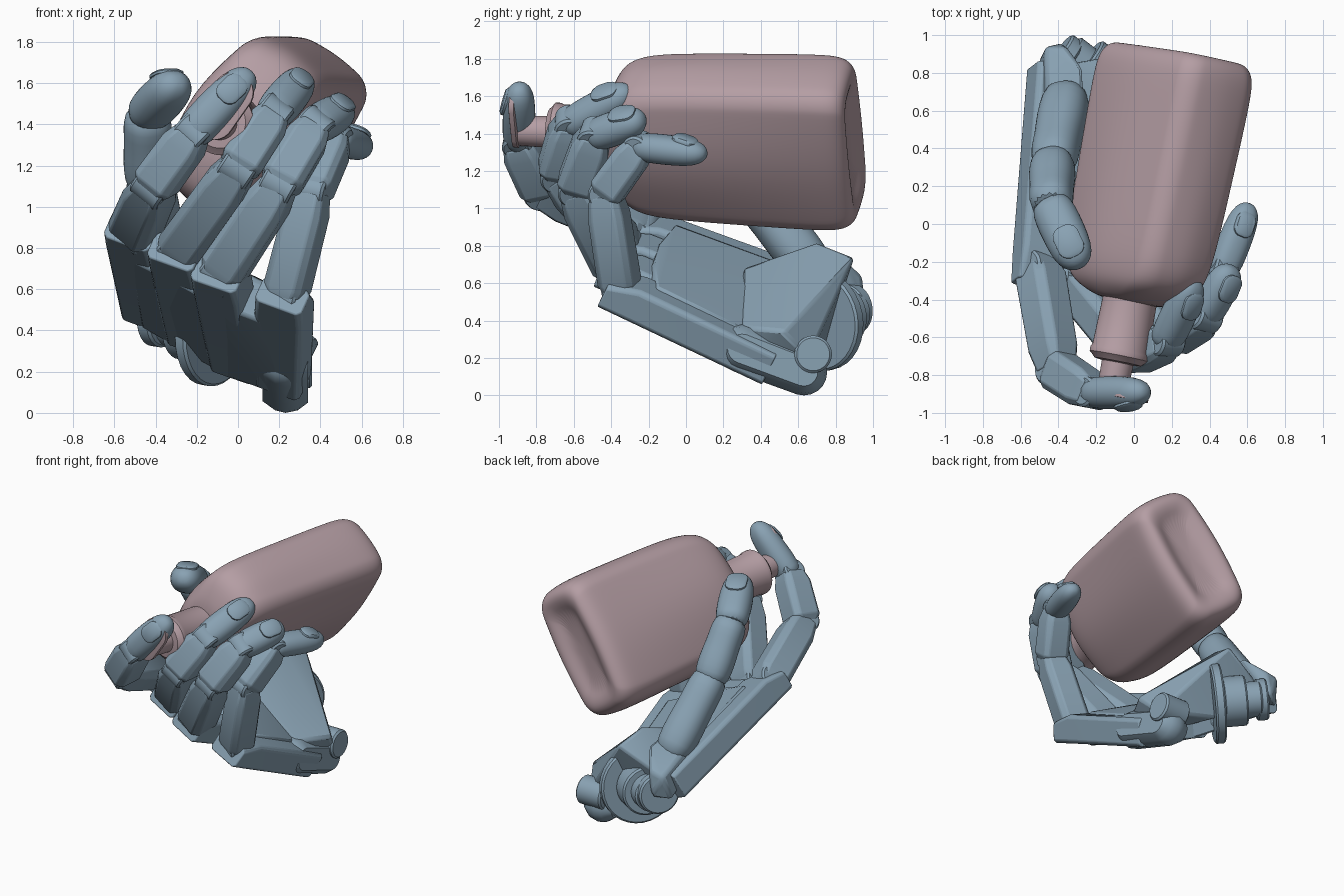
import bpy, bmesh, math
from mathutils import Vector as V

if "Cube" in bpy.data.objects:
    bpy.data.objects.remove(bpy.data.objects["Cube"])


def material(name, col):
    m = bpy.data.materials.new(name)
    m.diffuse_color = (*col, 1)
    m.use_nodes = True
    m.node_tree.nodes["Principled BSDF"].inputs["Base Color"].default_value = m.diffuse_color
    return m


STEEL = material("blue_grey", (0.25, 0.36, 0.45))
PINK = material("dusty_pink", (0.46, 0.34, 0.37))


def finish(name, bm, mat, smooth=None, subsurf=0, bevel=0):
    bmesh.ops.recalc_face_normals(bm, faces=bm.faces)
    me = bpy.data.meshes.new(name)
    bm.to_mesh(me)
    bm.free()
    ob = bpy.data.objects.new(name, me)
    bpy.context.collection.objects.link(ob)
    me.materials.append(mat)
    if bevel:
        md = ob.modifiers.new("bevel", 'BEVEL')
        md.width, md.segments = bevel, 2
    if subsurf:
        md = ob.modifiers.new("subsurf", 'SUBSURF')
        md.levels = md.render_levels = subsurf
    if smooth:
        bpy.ops.object.select_all(action='DESELECT')
        ob.select_set(True)
        bpy.context.view_layer.objects.active = ob
        bpy.ops.object.shade_smooth_by_angle(angle=math.radians(smooth))
    return ob


def ring(c, e1, e2, a, b, r, n, bulge=0):
    """Rounded rectangle, half sizes a, b, corner radius r; bulge bows the sides out."""
    r = min(r, a, b)
    out = []
    for k in range(n):
        t = 2 * math.pi * (k + 0.5) / n
        x, y = math.cos(t), math.sin(t)
        out.append(c + e1 * (math.copysign(a - r, x) + r * x)
                   + e2 * (math.copysign(b - r, y) + r * y))
        if bulge and (k + 1) % (n // 4) == 0:
            q = (k + 1) // (n // 4)
            mid = [None, e2 * (b + bulge), -e1 * (a + bulge * .3), -e2 * (b + bulge), e1 * (a + bulge * .3)]
            out.append(c + mid[q])
    return out


def loft(name, rings, mat, **kw):
    bm = bmesh.new()
    rows = [[bm.verts.new(p) for p in rg] for rg in rings]
    n = len(rows[0])
    for p, q in zip(rows, rows[1:]):
        for i in range(n):
            j = (i + 1) % n
            bm.faces.new((p[i], p[j], q[j], q[i]))
    bm.faces.new(rows[0][::-1])
    bm.faces.new(rows[-1])
    return finish(name, bm, mat, **kw)


def hull(name, pts, mat=STEEL, bevel=0.02):
    bm = bmesh.new()
    for p in pts:
        bm.verts.new(p)
    bmesh.ops.convex_hull(bm, input=bm.verts)
    loose = [v for v in bm.verts if not v.link_faces]
    bmesh.ops.delete(bm, geom=loose, context='VERTS')
    bmesh.ops.dissolve_limit(bm, angle_limit=0.02, verts=bm.verts, edges=bm.edges)
    return finish(name, bm, mat, bevel=bevel, smooth=30)


def cylinder(name, c, axis, r, h, mat=STEEL, bev=0.012):
    """Disc or drum with softened rims, centred on c."""
    d = V(axis).normalized()
    e1 = d.orthogonal().normalized()
    e2 = d.cross(e1)
    prof = [(-h / 2, r - bev), (-h / 2 + bev, r), (h / 2 - bev, r), (h / 2, r - bev)]
    return loft(name, [ring(V(c) + d * t, e1, e2, s, s, s, 32) for t, s in prof], mat, smooth=30)


BOX = [(-.06, .72), (.08, 1), (.78, .97), (1.0, .76)]
SOFT = [(-.12, .8), (.05, .96), (.3, 1), (.6, .92), (.85, .96), (1.08, .8)]
TIP = [(-.08, .75), (.05, .95), (.3, 1), (.65, .97), (.86, .84), (.98, .55), (1.03, .2)]


def finger(name, pts, rads, side=None):
    """Chain of phalanges with hinge drums and a nail; a given side axis makes it all soft."""
    pts = [V(p) for p in pts]
    soft = side is not None
    s = V(side) if soft else (pts[1] - pts[0]).cross(pts[-1] - pts[1]).normalized()
    last = len(pts) - 2
    for i in range(last + 1):
        p, q, r = pts[i], pts[i + 1], rads[i]
        d = (q - p).normalized()
        e1 = (s - d * s.dot(d)).normalized()
        up = d.cross(e1).normalized()
        if soft and up.z < 0:
            up = -up
        tip = i == last
        prof = TIP if tip else (SOFT if soft else BOX)
        rnd = tip or soft
        rings = [ring(p.lerp(q, t), e1, up, r * k, r * k * (.88 if tip else 1),
                      r * k * (.9 if rnd else .6), 16 if rnd else 8) for t, k in prof]
        loft(f"{name}_segment_{i + 1}", rings, STEEL, smooth=60 if rnd else 25,
             subsurf=1 if rnd else 0, bevel=0 if rnd else .008)
        if not soft:
            cylinder(f"{name}_hinge_{i + 1}", p, e1, r * .8, r * 1.5)
        if tip:
            nd = (d - up * .22).normalized()
            c = p.lerp(q, .7) + up * r * .66
            nu = up + d * .22
            loft(f"{name}_nail", [ring(c + nu * h, e1, nd, r * .6 * k, r * .75 * k, r * .5, 16)
                                  for h, k in [(0, 1), (.012, 1), (.022, .85)]], STEEL, smooth=40)


# bottle frame: axis runs from pump to base
A0, A1 = V((-.09, -.75, 1.41)), V((.235, .9, 1.345))
AX = (A1 - A0).normalized()
U = V((.588, 0, .809))
U = (U - AX * U.dot(AX)).normalized()
W = AX.cross(U)


def on_axis(y):
    return A0 + AX * ((y - A0.y) / AX.y)


# bottle body: bowed sides, rounded shoulder and dimpled base
body = [(-.42, .15, .14, .14, .01), (-.39, .25, .18, .15, .02), (-.34, .36, .22, .15, .04),
        (-.26, .415, .235, .15, .06), (-.12, .44, .245, .14, .07), (.3, .455, .25, .14, .06),
        (.72, .468, .255, .14, .04), (.83, .46, .25, .14, .035), (.885, .435, .225, .13, .03),
        (.91, .39, .19, .12, .02), (.895, .32, .14, .1, .02), (.85, .25, .08, .07, .01)]
loft("bottle_body", [ring(on_axis(y), U, W, a, b, r, 24, g) for y, a, b, r, g in body],
     PINK, smooth=60, subsurf=2)

# cap, stem and pump head
cap = [(-.36, .15), (-.40, .152), (-.41, .145), (-.66, .15), (-.675, .158), (-.70, .158),
       (-.715, .14), (-.73, .125), (-.735, .085), (-.9, .08)]
loft("pump_cap", [ring(on_axis(y), U, W, r, r, r, 32) for y, r in cap], PINK, smooth=35)
loft("pump_head", [ring(on_axis(y) + U * .09, U, W, .18 * k, .1 * k, .1, 24)
                   for y, k in [(-.885, .8), (-.89, 1), (-.915, 1), (-.92, .8)]], PINK, smooth=40)

# four fingers
fingers = {
    "index": [(-.50, -.24, .89), (-.41, -.77, 1.10), (-.22, -.895, 1.36), (.06, -.89, 1.65)],
    "middle": [(-.29, -.33, .79), (0, -.69, 1.19), (.17, -.62, 1.45), (.32, -.30, 1.63)],
    "ring": [(-.08, -.37, .68), (.20, -.59, 1.11), (.37, -.49, 1.39), (.52, -.23, 1.48)],
    "little": [(.23, -.35, .57), (.36, -.43, 1.08), (.47, -.25, 1.33), (.61, .10, 1.29)],
}
for nm, pts in fingers.items():
    k = .9 if nm == "little" else 1
    finger(nm + "_finger", pts, [.12 * k, .112 * k, .102 * k])

# thumb, smooth all along
finger("thumb", [(-.36, .66, .70), (-.43, .32, 1.12), (-.44, .10, 1.45), (-.29, -.22, 1.61)],
       [.135, .125, .12], side=(1, .4, 0))

# palm: one metacarpal beam per finger plus a plate closing the gaps
wrists = [V((-.43, .82, .50)), V((-.21, .70, .38)), V((.0, .60, .25)), V((.22, .46, .17))]
across = V((.9, -.1, -.36)).normalized()
plate = []
for (nm, pts), w in zip(fingers.items(), wrists):
    p = V(pts[0])
    d = (w - p).normalized()
    e1 = (across - d * across.dot(d)).normalized()
    e2 = d.cross(e1)
    out = e2 if e2.z < 0 else -e2
    prof = [(p - d * .07 + out * .04, .125, .075), (p + d * .1 + out * .01, .13, .1), (w, .12, .1)]
    loft(nm + "_metacarpal", [ring(c, e1, e2, a, b, .04, 8) for c, a, b in prof],
         STEEL, smooth=25, bevel=.008)
    for c in (p + d * .17, w):
        plate += [c + e2 * .1, c - e2 * .1]
hull("palm_plate", plate)

# heel of the hand rising towards the thumb mount
hull("palm_heel", [(.40, .52, .34), (.27, .30, .36), (.33, .66, .20), (-.08, .90, .74), (-.14, .70, .82),
                   (-.2, .30, .68), (-.44, .50, .60), (-.42, .84, .56), (-.08, .74, .26), (.2, .3, .2)])

# rounded wrist knob under the little finger side
hull("wrist_knob", [V((x, y + r * k * math.cos(t), z + r * k * math.sin(t)))
                    for x, k in ((.12, .55), (.18, .9), (.23, 1), (.29, .9), (.34, .6))
                    for y, z, r in ((.30, .25, .13), (.63, .125, .125))
                    for t in [math.tau * i / 20 for i in range(20)]], bevel=0)
cylinder("wrist_knob_joint", (.26, .68, .22), (1, 0, 0), .1, .2)

# wrist disc and thumb mount stack
axis = (-.78, .6, .12)
cylinder("wrist_disc", (-.12, .72, .40), axis, .27, .07)
cylinder("wrist_drum", (-.21, .79, .42), axis, .17, .16)
cylinder("wrist_collar", (-.31, .86, .44), axis, .12, .12)
cylinder("thumb_mount", (-.38, .87, .46), axis, .14, .08)
hull("thumb_bracket", [(-.50, .88, .44), (-.47, .94, .62), (-.36, .94, .64), (-.27, .82, .76),
                       (-.46, .60, .74), (-.51, .66, .58), (-.26, .60, .78), (-.38, .96, .46)])
